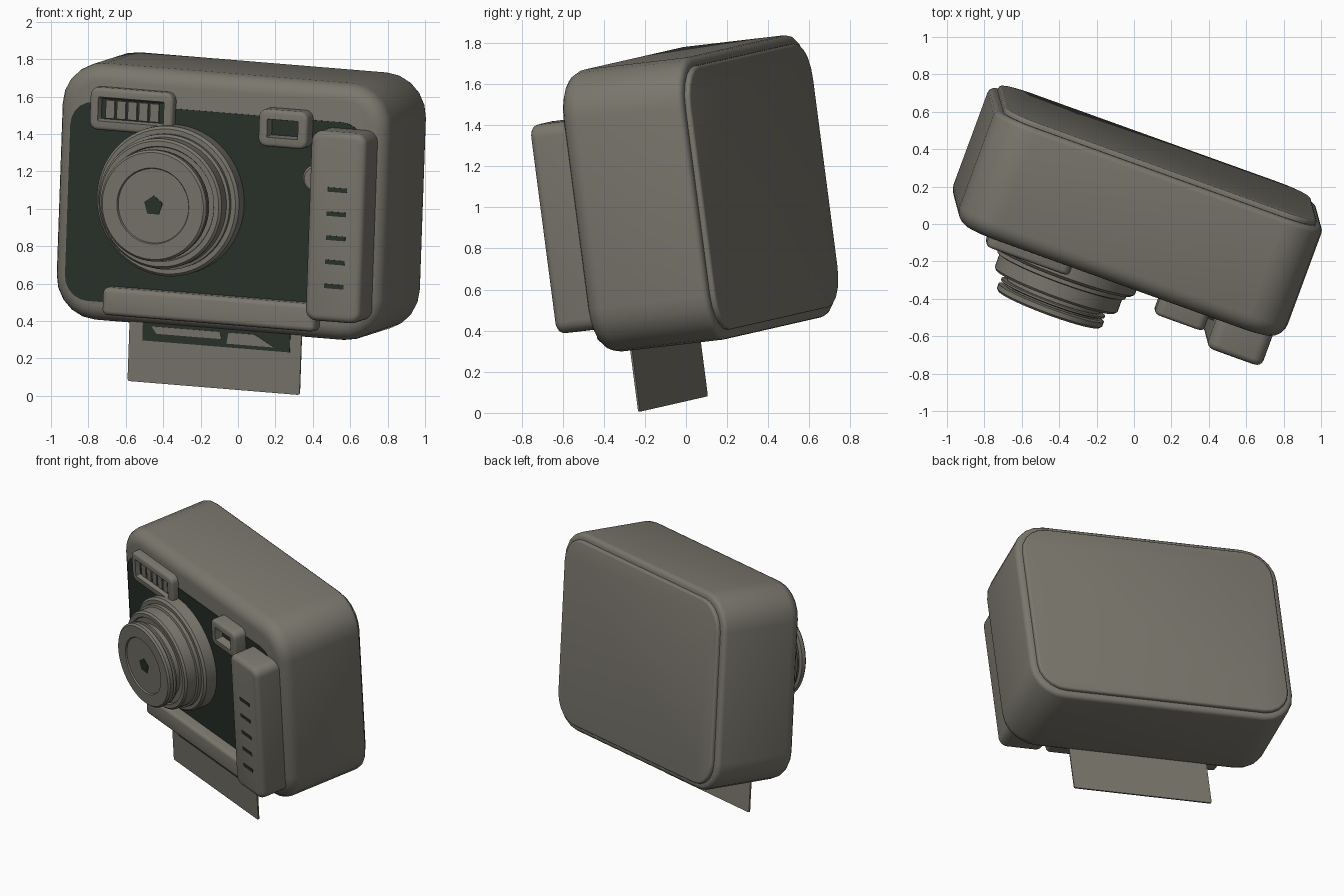
import bpy, bmesh, math
from mathutils import Matrix

if "Cube" in bpy.data.objects:
    bpy.data.objects.remove(bpy.data.objects["Cube"])

# Camera pose: local x = width, y = depth (front is -y), z = height
POSE = Matrix(((0.938, 0.344, 0.035, 0.0),
               (-0.337, 0.932, -0.129, 0.0),
               (-0.0765, 0.109, 0.991, 1.0),
               (0, 0, 0, 1)))


def material(name, color):
    m = bpy.data.materials.new(name)
    m.diffuse_color = (*color, 1)
    m.use_nodes = True
    m.node_tree.nodes["Principled BSDF"].inputs["Base Color"].default_value = m.diffuse_color
    return m


SHELL = material("warm_grey", (0.195, 0.184, 0.153))
DARK = material("dark_green_black", (0.024, 0.032, 0.024))


def finish(name, bm, mats, angle=35):
    bmesh.ops.recalc_face_normals(bm, faces=bm.faces)
    me = bpy.data.meshes.new(name)
    bm.to_mesh(me)
    bm.free()
    ob = bpy.data.objects.new(name, me)
    bpy.context.collection.objects.link(ob)
    for m in mats:
        me.materials.append(m)
    ob.matrix_world = POSE
    bpy.ops.object.select_all(action='DESELECT')
    ob.select_set(True)
    bpy.context.view_layer.objects.active = ob
    bpy.ops.object.shade_smooth_by_angle(angle=math.radians(angle))
    return ob


def skin(bm, rings, cap_mat):
    # Join rings of equal count and close both ends
    loops = [[bm.verts.new(p) for p in r] for r in rings]
    n = len(loops[0])
    for p, q in zip(loops, loops[1:]):
        for i in range(n):
            j = (i + 1) % n
            bm.faces.new((p[i], p[j], q[j], q[i]))
    bm.faces.new(loops[0])
    bm.faces.new(loops[-1]).material_index = cap_mat


def box(name, x0, x1, z0, z1, r, profile, mats=(SHELL,), seg=5):
    # Rounded rectangle lofted through (inset, depth) pairs; last cap takes the last material
    rings = []
    for inset, y in profile:
        rr = max(r - inset, 0.004)
        ring = []
        for k, (sx, sz) in enumerate(((1, 1), (-1, 1), (-1, -1), (1, -1))):
            cx = (x1 - inset - rr) if sx > 0 else (x0 + inset + rr)
            cz = (z1 - inset - rr) if sz > 0 else (z0 + inset + rr)
            for i in range(seg + 1):
                t = math.pi / 2 * (k + i / seg)
                ring.append((cx + rr * math.cos(t), y, cz + rr * math.sin(t)))
        rings.append(ring)
    bm = bmesh.new()
    skin(bm, rings, len(mats) - 1)
    return finish(name, bm, mats)


def rim(y, rad, n=4, side=-1):
    # Quarter-round edge ending on depth y
    return [(rad * (1 - math.cos(t)), y - side * rad * (1 - math.sin(t)))
            for t in (math.pi / 2 * i / n for i in range(n + 1))]


def turned(name, cx, cz, profile, mats=(SHELL,), n=64):
    # Disc stack along the depth axis from (radius, depth) pairs
    bm = bmesh.new()
    skin(bm, [[(cx + r * math.cos(2 * math.pi * i / n + math.pi / 2), y,
                cz + r * math.sin(2 * math.pi * i / n + math.pi / 2)) for i in range(n)]
              for r, y in profile], len(mats) - 1)
    return finish(name, bm, mats)


def plate(name, pts, y, t, mat):
    bm = bmesh.new()
    skin(bm, [[(x, y, z) for x, z in pts], [(x, y - t, z) for x, z in pts]], 0)
    return finish(name, bm, (mat,))


def rect(x0, x1, z0, z1):
    return [(x0, z0), (x1, z0), (x1, z1), (x0, z1)]


# Main shell and back door
box("body", -0.95, 0.92, -0.635, 0.75, 0.23,
    rim(0.385, 0.03, 3, 1)[::-1] + rim(-0.26, 0.09, 5))
box("back_door", -0.905, 0.875, -0.59, 0.705, 0.19,
    [(0, 0.37)] + rim(0.412, 0.015, 3, 1))
box("front_panel", -0.875, 0.80, -0.525, 0.547, 0.13,
    [(0, -0.25), (0, -0.264)], (DARK,))

# Lens barrel
LX, LZ = -0.275, 0.058
turned("lens_base", LX, LZ, [(0.405, -0.25), (0.405, -0.345), (0.39, -0.36), (0.36, -0.36)])
turned("lens_barrel", LX, LZ, [(0.365, -0.35), (0.365, -0.385), (0.35, -0.39), (0.35, -0.465),
                               (0.338, -0.478), (0.31, -0.478), (0.305, -0.465), (0.2, -0.465)])
turned("lens_neck", LX, LZ, [(0.265, -0.46), (0.265, -0.54)])
turned("lens_trim", LX, LZ, [(0.28, -0.505), (0.295, -0.51), (0.295, -0.52), (0.28, -0.525)])
turned("lens_front", LX, LZ, [(0.28, -0.535), (0.3, -0.542), (0.3, -0.568), (0.288, -0.58),
                              (0.205, -0.58), (0.2, -0.57)])
turned("aperture", LX, LZ, [(0.055, -0.56), (0.055, -0.574)], (DARK,), 5)

# Flash window with vertical fins
frame = lambda y, d: [(0, -0.25)] + rim(y, 0.02, 3)
box("flash", -0.752, -0.278, 0.405, 0.635, 0.045,
    frame(-0.315, 0) + [(0.05, -0.315), (0.06, -0.285)], (SHELL, DARK))
for i in range(5):
    x = -0.515 + (i - 2) * 0.063
    plate("flash_fin", rect(x - 0.025, x + 0.025, 0.47, 0.568), -0.284, 0.009, SHELL)

# Viewfinder
box("viewfinder", 0.225, 0.505, 0.395, 0.597, 0.045,
    frame(-0.355, 0) + [(0.052, -0.355), (0.06, -0.30)], (SHELL, DARK))

# Hand grip with slots, and the shutter button beside it
box("grip", 0.555, 0.87, -0.51, 0.515, 0.06, [(0, -0.24)] + rim(-0.44, 0.035, 4))
for i in range(5):
    z = 0.205 - i * 0.13
    plate("grip_slot", rect(0.665, 0.775, z - 0.012, z + 0.012), -0.438, 0.005, DARK)
turned("shutter_button", 0.545, 0.237, [(0.075, -0.25), (0.075, -0.30), (0.062, -0.312)], n=32)

# Ejection bar and the print hanging below it
box("eject_bar", -0.634, 0.58, -0.585, -0.435, 0.03, [(0, -0.24)] + rim(-0.34, 0.025, 3))
box("print_sheet", -0.517, 0.463, -0.945, -0.5, 0.01, [(0, -0.203), (0, -0.213)], seg=2)
plate("print_picture", rect(-0.44, 0.40, -0.72, -0.55), -0.212, 0.004, DARK)
plate("picture_shape", [(-0.39, -0.64), (-0.36, -0.678), (0.01, -0.678), (0.0, -0.64)],
      -0.215, 0.004, SHELL)
plate("picture_shape", [(0.04, -0.70), (0.31, -0.70), (0.2, -0.64), (0.05, -0.64)],
      -0.215, 0.004, SHELL)
